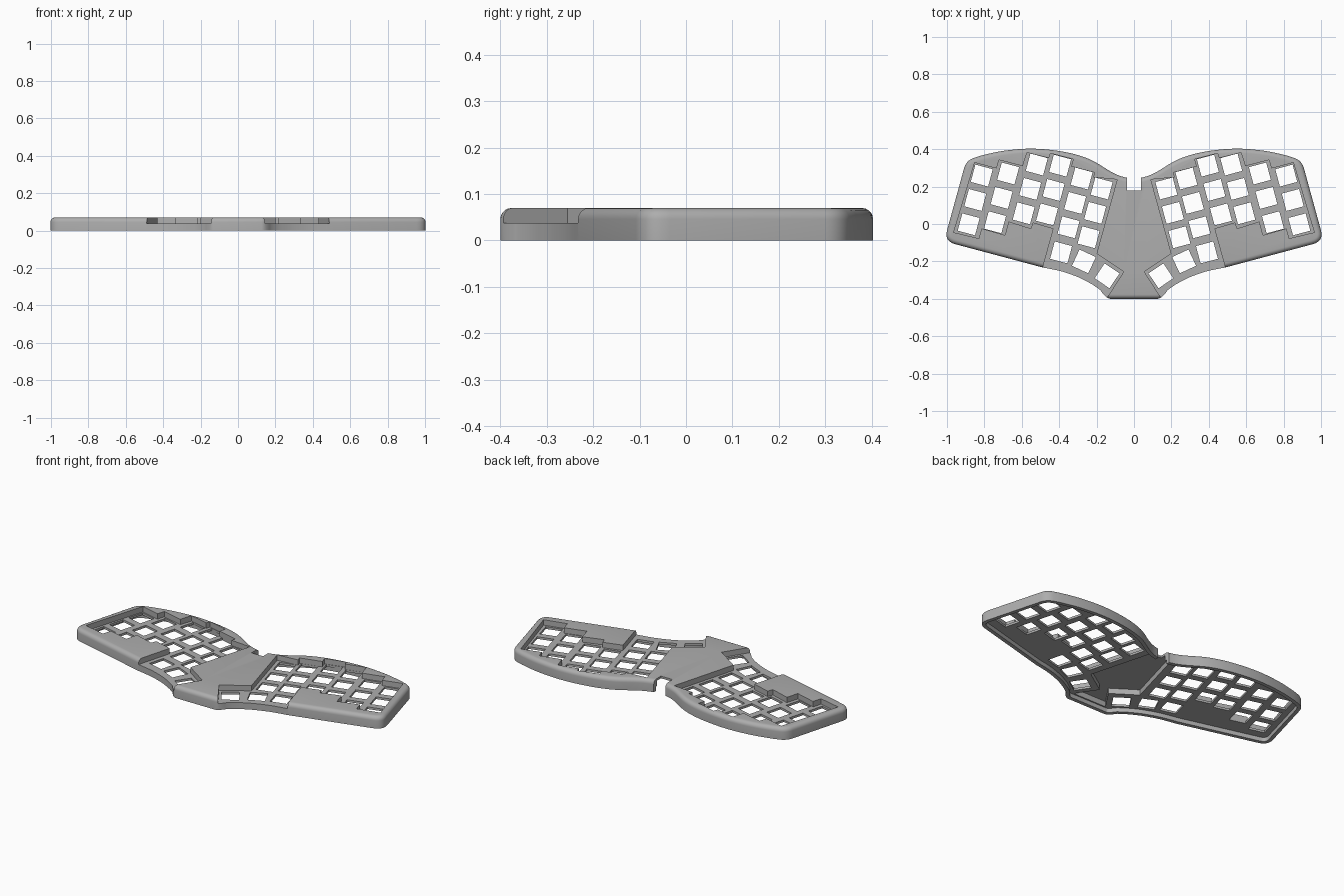
import bpy, bmesh, math
from mathutils import Vector, Matrix

if "Cube" in bpy.data.objects:
    bpy.data.objects.remove(bpy.data.objects["Cube"])

TOP, FLOOR, CEILING = 0.07, 0.038, 0.025
TILT = math.radians(15)

grey = bpy.data.materials.new("mid grey plastic")
grey.use_nodes = True
colour = (0.42, 0.42, 0.42, 1)
grey.diffuse_color = colour
grey.node_tree.nodes["Principled BSDF"].inputs["Base Color"].default_value = colour


def spline(points, steps=5):
    """Smooth open curve through the points."""
    p = [Vector(q) for q in [points[0], *points, points[-1]]]
    out = []
    for a, b, c, d in zip(p, p[1:], p[2:], p[3:]):
        for i in range(steps):
            t = i / steps
            out.append(b + (c - a) * t / 2 + (a * 2 - b * 5 + c * 4 - d) * t**2 / 2
                       + (b * 3 - a - c * 3 + d) * t**3 / 2)
    return out + [p[-1]]


def corner(a, b, c, steps=6):
    """Rounded corner from a to c, pulled towards b."""
    a, b, c = Vector(a), Vector(b), Vector(c)
    return [a * (1 - t)**2 + b * 2 * t * (1 - t) + c * t**2
            for t in (i / steps for i in range(steps + 1))]


def flip(points):
    return [Vector((-p[0], p[1])) for p in reversed(points)]


def inset(loop, amount):
    """Move a counterclockwise loop inwards."""
    out = []
    for i, p in enumerate(loop):
        a = (p - loop[i - 1]).normalized()
        b = (loop[(i + 1) % len(loop)] - p).normalized()
        n = Vector((-a.y - b.y, a.x + b.x)).normalized()
        out.append(p + n * amount)
    return out


def add_prism(bm, loop, low, high):
    """Extrude an outline and return its top edges."""
    base = bm.faces.new([bm.verts.new((p[0], p[1], low)) for p in loop])
    top = bmesh.ops.extrude_face_region(bm, geom=[base])["geom"]
    bmesh.ops.translate(bm, vec=(0, 0, high - low),
                        verts=[g for g in top if isinstance(g, bmesh.types.BMVert)])
    return [g for g in top if isinstance(g, bmesh.types.BMEdge)]


def make_object(name, bm):
    bmesh.ops.recalc_face_normals(bm, faces=bm.faces)
    mesh = bpy.data.meshes.new(name)
    bm.to_mesh(mesh)
    bm.free()
    mesh.materials.append(grey)
    obj = bpy.data.objects.new(name, mesh)
    bpy.context.collection.objects.link(obj)
    return obj


def cut(body, name, prisms):
    """Subtract a set of separate prisms from the body."""
    bm = bmesh.new()
    for loop, low, high in prisms:
        add_prism(bm, loop, low, high)
    cutter = make_object(name, bm)
    cutter.hide_render = True
    mod = body.modifiers.new(name, 'BOOLEAN')
    mod.operation, mod.solver, mod.object = 'DIFFERENCE', 'EXACT', cutter
    bpy.context.view_layer.objects.active = body
    bpy.ops.object.modifier_apply(modifier=name)
    bpy.data.objects.remove(cutter)


# Outer shell with a rounded top rim
half = [Vector((0, -0.4))]
half += corner((0.125, -0.4), (0.15, -0.4), (0.18, -0.353))
half += spline([(0.22, -0.325), (0.29, -0.288), (0.385, -0.254), (0.49, -0.232)], 4)
half += corner((0.955, -0.108), (1.015, -0.092), (1.0, -0.035))
half += corner((0.908, 0.3), (0.897, 0.338), (0.86, 0.352))
half += spline([(0.82, 0.365), (0.7, 0.391), (0.54, 0.403), (0.37, 0.385),
                (0.235, 0.345), (0.115, 0.275), (0.05, 0.25), (0, 0.244)])
outline = half + flip(half[1:-1])
bm = bmesh.new()
rim = add_prism(bm, outline, 0, TOP)
bmesh.ops.bevel(bm, geom=rim, offset=0.024, segments=5, profile=0.5,
                affect='EDGES', clamp_overlap=False)
case = make_object("keyboard_case", bm)

# Hollow underside, deeper beneath the centre
cut(case, "underside", [(inset(outline, 0.022), -0.1, CEILING)])
pocket = [(0, -0.37), (0.11, -0.37), (0.03, -0.25), (0.172, -0.155), (0.07, 0.215), (0, 0.215)]
cut(case, "centre_pocket", [(pocket + flip(pocket[1:-1]), -0.1, 0.057)])

# Stepped key wells, open at the thumb edge
well = [(0.09, 0.238), (0.2, -0.158), (0.055, -0.255), (0.18, -0.45), (0.51, -0.312),
        (0.43, -0.024), (0.54, 0.008), (0.552, -0.024), (0.67, 0.013), (0.69, -0.06),
        (0.815, -0.024), (0.83, -0.077), (0.964, -0.045), (0.852, 0.328), (0.735, 0.297),
        (0.722, 0.342), (0.595, 0.31), (0.572, 0.382), (0.455, 0.352), (0.447, 0.378),
        (0.325, 0.346), (0.336, 0.308), (0.21, 0.275), (0.218, 0.25)]
well = [Vector(p) for p in well]
cut(case, "key_wells", [(w, FLOOR, 0.2) for w in (well, flip(well))])

# Switch openings: staggered columns of three, then the thumb fan
columns = [(0.814, 0.259), (0.673, 0.27), (0.52, 0.318),
           (0.395, 0.312), (0.28, 0.243), (0.173, 0.19)]
step = Matrix.Rotation(TILT, 2) @ Vector((0, -0.135))
keys = [(Vector(c) + step * row, TILT) for c in columns for row in range(3)]
keys += [(Vector(p), math.radians(a)) for p, a in
         [((0.39, -0.152), 15), ((0.268, -0.2), 25), ((0.144, -0.277), 34)]]
squares = []
for centre, angle in keys:
    turn = Matrix.Rotation(angle, 2)
    square = [centre + turn @ Vector((x * 0.048, y * 0.048))
              for x, y in ((-1, -1), (1, -1), (1, 1), (-1, 1))]
    squares += [square, flip(square)]
cut(case, "switch_openings", [(s, -0.1, 0.2) for s in squares])

# Cable notch at the back
notch = [(-0.038, 0.18), (0.038, 0.18), (0.038, 0.3), (-0.038, 0.3)]
cut(case, "cable_notch", [(notch, -0.1, 0.2)])

bpy.ops.object.select_all(action='DESELECT')
case.select_set(True)
bpy.context.view_layer.objects.active = case
bpy.ops.object.shade_smooth_by_angle(angle=math.radians(30))
